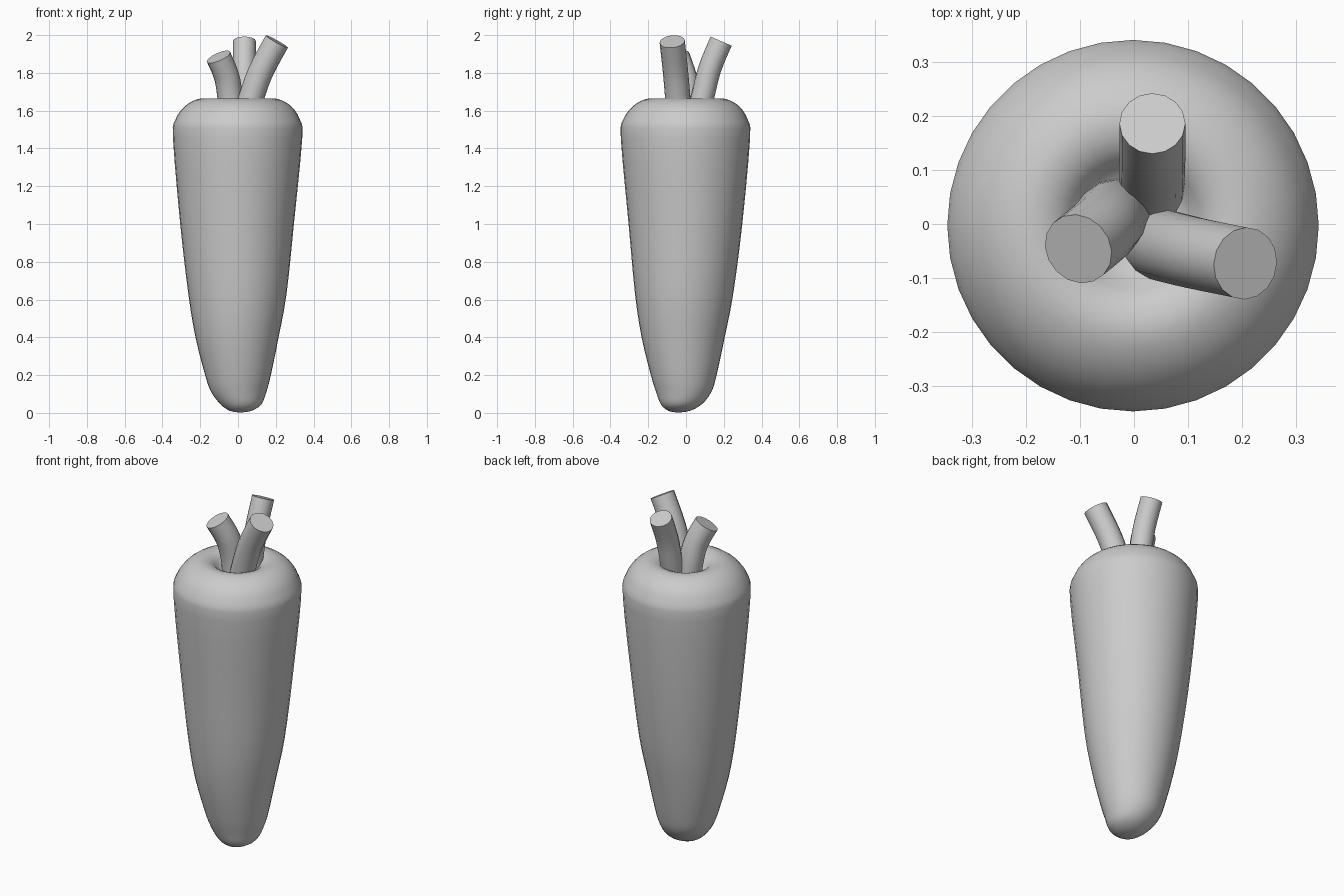
import bpy, bmesh, math
from mathutils import Vector

if "Cube" in bpy.data.objects:
    bpy.data.objects.remove(bpy.data.objects["Cube"])


def spline(rows, steps):
    """Catmull-Rom refinement of rows of numbers."""
    out = []
    for i in range(len(rows) - 1):
        a, b = rows[max(i - 1, 0)], rows[i]
        c, d = rows[i + 1], rows[min(i + 2, len(rows) - 1)]
        for s in range(steps):
            t = s / steps
            out.append([0.5 * (2 * q + (r - p) * t + (2 * p - 5 * q + 4 * r - u) * t * t
                               + (3 * q - p - 3 * r + u) * t ** 3)
                        for p, q, r, u in zip(a, b, c, d)])
    out.append(list(rows[-1]))
    return out


def loft(name, rings):
    """Skin a list of point rings and cap both ends."""
    bm = bmesh.new()
    loops = [[bm.verts.new(p) for p in ring] for ring in rings]
    n = len(loops[0])
    for lo, hi in zip(loops, loops[1:]):
        for i in range(n):
            j = (i + 1) % n
            bm.faces.new((lo[i], lo[j], hi[j], hi[i]))
    bm.faces.new(loops[0][::-1])
    bm.faces.new(loops[-1])
    mesh = bpy.data.meshes.new(name)
    bm.to_mesh(mesh)
    bm.free()
    ob = bpy.data.objects.new(name, mesh)
    bpy.context.collection.objects.link(ob)
    bpy.ops.object.select_all(action='DESELECT')
    ob.select_set(True)
    bpy.context.view_layer.objects.active = ob
    bpy.ops.object.shade_smooth_by_angle(angle=math.radians(40))
    return ob


def circle(center, radius, n, direction=Vector((0, 0, 1))):
    q = Vector((0, 0, 1)).rotation_difference(direction)
    return [Vector(center) + q @ Vector((radius * math.cos(2 * math.pi * i / n),
                                         radius * math.sin(2 * math.pi * i / n), 0))
            for i in range(n)]


def stem(name, path, radius):
    pts = [Vector(p) for p in spline(path, 4)]
    rings = []
    for i, p in enumerate(pts):
        d = pts[min(i + 1, len(pts) - 1)] - pts[max(i - 1, 0)]
        rings.append(circle(p, radius, 16, d.normalized()))
    loft(name, rings)


# Tapered root: centre x, centre y, radius, height, ending in a dimple at the top
root = [(0.012, -0.04, 0.015, 0.003), (0.014, -0.036, 0.06, 0.012),
        (0.016, -0.025, 0.108, 0.045), (0.004, -0.012, 0.146, 0.11),
        (0, -0.012, 0.174, 0.2), (-0.005, -0.015, 0.22, 0.4),
        (-0.003, -0.01, 0.26, 0.63), (-0.005, -0.003, 0.301, 1.0),
        (-0.002, -0.003, 0.342, 1.45), (-0.002, -0.003, 0.331, 1.55),
        (0, 0, 0.28, 1.625), (0, 0, 0.205, 1.663), (0, 0, 0.14, 1.65),
        (0, 0, 0.09, 1.6), (0, 0, 0.01, 1.57)]
loft("carrot_root", [circle((x, y, z), r, 36) for x, y, r, z in spline(root, 3)])

# Three cut leaf stalks fanning out of the dimple
stem("back_stalk", [(0.032, 0.05, 1.55), (0.033, 0.085, 1.66),
                    (0.034, 0.125, 1.82), (0.034, 0.186, 1.968)], 0.061)
stem("right_stalk", [(0.04, -0.035, 1.55), (0.068, -0.043, 1.66),
                     (0.122, -0.056, 1.81), (0.206, -0.073, 1.966)], 0.067)
stem("left_stalk", [(-0.03, 0.018, 1.55), (-0.042, 0.012, 1.67),
                    (-0.06, -0.01, 1.78), (-0.103, -0.046, 1.885)], 0.067)
